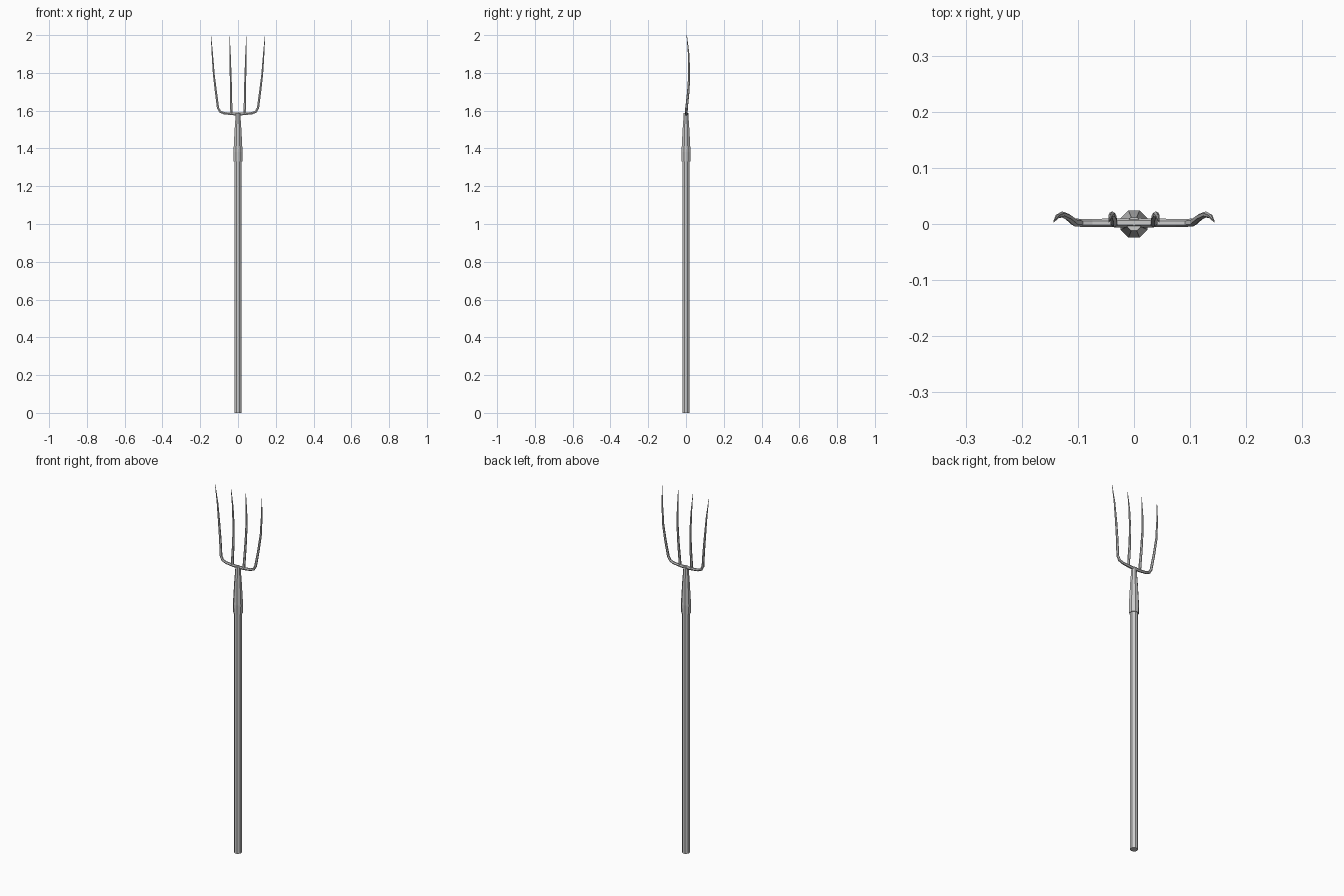
import bpy, bmesh, math
from mathutils import Vector

if "Cube" in bpy.data.objects:
    bpy.data.objects.remove(bpy.data.objects["Cube"])

grey = bpy.data.materials.new("plain grey")
grey.diffuse_color = (0.6, 0.6, 0.6, 1)
grey.use_nodes = True
grey.node_tree.nodes["Principled BSDF"].inputs["Base Color"].default_value = grey.diffuse_color


def finish(name, bm):
    bmesh.ops.recalc_face_normals(bm, faces=bm.faces)
    mesh = bpy.data.meshes.new(name)
    bm.to_mesh(mesh)
    bm.free()
    mesh.materials.append(grey)
    ob = bpy.data.objects.new(name, mesh)
    bpy.context.collection.objects.link(ob)
    return ob


def tube(name, path, sides):
    """Sweep a polygon along (x, y, z, radius) points, capped at both ends."""
    bm = bmesh.new()
    pts = [Vector(p[:3]) for p in path]
    rings = []
    for i, p in enumerate(pts):
        before = (p - pts[i - 1]).normalized() if i else Vector()
        after = (pts[i + 1] - p).normalized() if i < len(pts) - 1 else Vector()
        t = (before + after).normalized()
        n = Vector((0, 1, 0)).cross(t).normalized()
        b = t.cross(n)
        ring = []
        for k in range(sides):
            a = 2 * math.pi * (k + 0.5) / sides
            ring.append(bm.verts.new(p + path[i][3] * (n * math.cos(a) + b * math.sin(a))))
        rings.append(ring)
    for r0, r1 in zip(rings, rings[1:]):
        for k in range(sides):
            j = (k + 1) % sides
            bm.faces.new((r0[k], r0[j], r1[j], r1[k]))
    bm.faces.new(rings[0][::-1])
    bm.faces.new(rings[-1])
    return finish(name, bm)


# Long octagonal pole
tube("handle", [(0, 0, 0, 0.0205), (0, 0, 1.36, 0.0205)], 8)

# Tapered socket gripping the pole
tube("socket", [(0, 0, 1.33, 0.0245), (0, 0, 1.38, 0.026),
                (0, 0, 1.50, 0.0195), (0, 0, 1.565, 0.0145), (0, 0, 1.587, 0.013)], 8)

for side, label in ((-1, "left"), (1, "right")):
    # Half crossbar bending up into the outer tine
    outer = [(0, 0.002, 1.582, 0.0085), (0.035, 0.002, 1.583, 0.0078),
             (0.075, 0.002, 1.587, 0.007), (0.095, 0.002, 1.595, 0.007),
             (0.106, 0.003, 1.615, 0.007), (0.117, 0.012, 1.70, 0.0063),
             (0.128, 0.017, 1.79, 0.0055), (0.136, 0.014, 1.90, 0.004),
             (0.143, 0.004, 1.999, 0.001)]
    tube(label + "_outer_tine", [(side * x, y, z, r) for x, y, z, r in outer], 6)

    # Inner tine standing on the crossbar
    inner = [(0.035, 0.001, 1.580, 0.007), (0.036, 0.003, 1.615, 0.007),
             (0.037, 0.012, 1.70, 0.0063), (0.039, 0.017, 1.79, 0.0055),
             (0.042, 0.014, 1.90, 0.004), (0.045, 0.004, 2.0, 0.001)]
    tube(label + "_inner_tine", [(side * x, y, z, r) for x, y, z, r in inner], 6)
